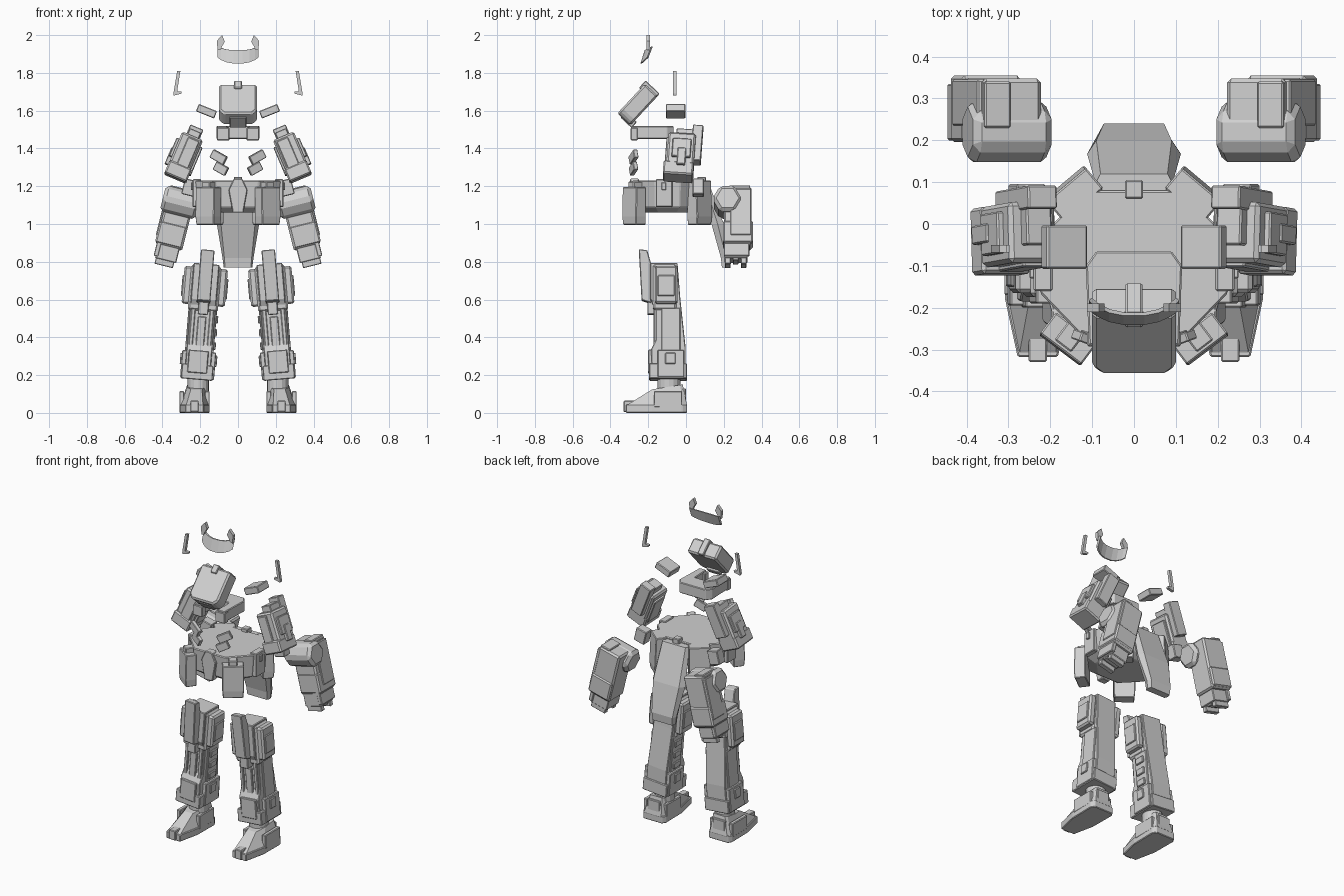
import bpy, bmesh, math
from mathutils import Matrix

old = bpy.data.objects.get("Cube")
if old:
    bpy.data.objects.remove(old, do_unlink=True)

grey = bpy.data.materials.new("light grey")
grey.use_nodes = True
tone = (0.63, 0.63, 0.63, 1)
grey.diffuse_color = tone
grey.node_tree.nodes["Principled BSDF"].inputs["Base Color"].default_value = tone


def frame(x=0, y=0, z=0, rx=0, ry=0, rz=0):
    """Local frame: a position and a rotation in degrees."""
    m = Matrix.Translation((x, y, z))
    for angle, axis in ((rz, 'Z'), (ry, 'Y'), (rx, 'X')):
        m = m @ Matrix.Rotation(math.radians(angle), 4, axis)
    return m


def loft(name, rings, at=Matrix(), mirror=True, bevel=0.004):
    """Skin matching rings of points, cap the ends, optionally mirror across x."""
    bm = bmesh.new()
    loops = [[bm.verts.new(p) for p in ring] for ring in rings]
    n = len(loops[0])
    for a, b in zip(loops, loops[1:]):
        for i in range(n):
            j = (i + 1) % n
            bm.faces.new((a[i], a[j], b[j], b[i]))
    bm.faces.new(loops[0])
    bm.faces.new(loops[-1])
    bm.transform(at)
    bmesh.ops.recalc_face_normals(bm, faces=bm.faces)
    mesh = bpy.data.meshes.new(name)
    bm.to_mesh(mesh)
    bm.free()
    mesh.materials.append(grey)
    ob = bpy.data.objects.new(name, mesh)
    bpy.context.collection.objects.link(ob)
    if bevel:
        mod = ob.modifiers.new("bevel", 'BEVEL')
        mod.width, mod.segments = bevel, 1
    if mirror:
        ob.modifiers.new("mirror", 'MIRROR')
    return ob


def prism(name, pts, axis, lo, hi, at=Matrix(), **kw):
    """Extrude a 2D outline along x, y or z."""
    place = {'x': lambda a, b, d: (d, a, b),
             'y': lambda a, b, d: (a, d, b),
             'z': lambda a, b, d: (a, b, d)}[axis]
    return loft(name, [[place(a, b, d) for a, b in pts] for d in (lo, hi)], at, **kw)


def rect(x0, x1, y0, y1, z):
    return [(x0, y0, z), (x1, y0, z), (x1, y1, z), (x0, y1, z)]


def box(name, x, y, z, at=Matrix(), **kw):
    """Box from three ranges."""
    return loft(name, [rect(*x, *y, h) for h in z], at, **kw)


def sym(half):
    """Close an outline given by its +x half."""
    return half + [(-x, y) for x, y in reversed(half)]


# Visor band: curved strip with raised end tabs
half = [(.025, -.229, 0), (.06, -.222, .006), (.09, -.208, .018), (.108, -.194, .032)]
path = [(-x, y, h) for x, y, h in reversed(half)] + half
loft("visor_band", [[(x, y - .012, 1.85 + h), (x * .94, y - .004, 1.85 + h),
                     (x * .94, y + .018, 1.92 + h * .6), (x, y + .01, 1.92 + h * .6)]
                    for x, y, h in path], mirror=False, bevel=0)
prism("visor_tab", [(.07, 1.965), (.085, 1.94), (.09, 1.925), (.108, 1.92), (.112, 1.97), (.084, 2)],
      'y', -.21, -.19, bevel=0)

# Side antennas
prism("antenna", [(.305, 1.81), (.322, 1.81), (.342, 1.69), (.34, 1.68), (.3, 1.69), (.298, 1.70),
                  (.322, 1.703)], 'y', -.068, -.05, bevel=0)

# Tilted chest block
chest = frame(0, -.256, 1.632, rx=-43)
prism("chest_block", sym([(.075, -.107), (.1, -.08), (.1, .107)]), 'y', -.047, .047,
      chest, mirror=False, bevel=.01)
box("chest_post", (-.02, .02), (-.056, .046), (.07, .122), chest, mirror=False)
box("chest_chin", (-.045, .045), (-.02, .06), (-.112, -.07), chest, mirror=False)

# U-shaped collar, open at the front
prism("collar", sym([(.055, -.17), (.06, -.29), (.108, -.29), (.115, -.10), (.09, -.065)]),
      'z', 1.45, 1.518, mirror=False)
box("collar_tip", (.045, .112), (-.293, -.255), (1.443, 1.51))

# Shoulder plates and small chest chips
box("shoulder_plate", (-.052, .052), (-.052, .052), (-.021, .021),
    frame(.167, -.055, 1.597, ry=-22))
for name, x, z, w in (("upper_chip", .102, 1.354, .043), ("lower_chip", .09, 1.293, .037)):
    box(name, (-w, w), (-.012, .012), (-.024, .024), frame(x, -.278, z, ry=-28, rz=20), bevel=.003)

# Upper arms
arm = frame(.287, 0, 1.355, rx=-4, ry=-23)
box("upper_arm", (-.06, .06), (-.10, .045), (-.12, .115), arm, bevel=.01)
box("upper_arm_cuff", (-.065, .062), (-.115, .045), (-.125, -.05), arm, bevel=.008)
box("upper_arm_front_plate", (-.045, .02), (-.11, -.09), (-.07, .10), arm)
box("upper_arm_outer_plate", (.05, .075), (-.075, .025), (-.03, .075), arm)
box("upper_arm_outer_tab", (.05, .08), (-.045, .0), (-.075, .02), arm)
box("upper_arm_inner_plate", (-.073, -.05), (-.07, .03), (-.08, .08), arm)
box("upper_arm_back_stub", (-.04, .035), (.025, .08), (-.03, .175), arm)
box("upper_arm_top", (-.035, .03), (-.06, .05), (.10, .15), arm)
box("elbow_connector", (-.036, .036), (.035, .095), (-.045, .04), frame(.255, 0, 1.195, ry=-14))

# Forearms
fore = frame(.333, 0, 1.0, ry=-14)
hexagon = [(.22 + .081 * math.cos(i * math.pi / 3), .118 + .081 * math.sin(i * math.pi / 3))
           for i in range(6)]
prism("elbow_hexagon", hexagon, 'x', -.098, .096, fore, bevel=.018)
box("forearm", (-.07, .075), (.2, .348), (-.13, .185), fore, bevel=.01)
box("forearm_cuff", (-.065, .08), (.196, .355), (-.12, 0), fore, bevel=.008)
box("forearm_outer_plate", (.06, .085), (.235, .345), (-.08, .17), fore)
box("forearm_top_pad", (.008, .073), (.23, .34), (.17, .194), fore)
box("hand", (-.055, .06), (.203, .325), (-.2, -.11), fore)
box("hand_guard", (.045, .07), (.2, .335), (-.19, -.1), fore)
for i in range(3):
    box("finger_%d" % (i + 1), (-.045, .055), (.206 + i * .042, .236 + i * .042),
        (-.23 + i % 2 * .02, -.19), fore, bevel=.003)

# Pelvis disc
outline = sym([(.115, .08), (.225, -.03), (.225, -.165), (.11, -.285)])
loft("pelvis", [[(x * s, -.1 + (y + .1) * s, z) for x, y in outline]
                for s, z in ((.72, 1.06), (.95, 1.09), (1, 1.23))], mirror=False, bevel=.005)
prism("front_crotch_plate", sym([(.022, 1.24), (.05, 1.18), (.028, 1.06)][::-1]),
      'y', -.296, -.25, mirror=False)
box("rear_latch", (-.022, .022), (.06, .105), (1.19, 1.25), mirror=False)

# Skirt plates around the pelvis
front_skirt = frame(.155, -.272, 1.1, rz=37)
loft("front_skirt", [rect(-.058, .058, -.034, .03, -.105), rect(-.062, .062, -.038, .03, -.06),
                     rect(-.062, .062, -.034, .03, .095)], front_skirt)
box("front_skirt_clip", (-.025, .025), (-.025, .06), (.07, .125), front_skirt)
rear_skirt = frame(.14, .068, 1.11, rz=-40)
loft("rear_skirt", [rect(-.06, .06, -.028, .036, -.115), rect(-.062, .062, -.03, .042, -.07),
                    rect(-.062, .062, -.03, .034, .12)], rear_skirt)
box("side_skirt", (.195, .24), (-.16, -.072), (1.09, 1.237))
box("side_skirt_clip", (.22, .25), (-.13, -.105), (1.18, 1.22), bevel=.003)

# Long tail plate
loft("tail_plate", [[(-a, y0, z), (a, y0, z), (a + d, (y0 + y1) / 2, z), (a, y1, z),
                     (-a, y1, z), (-a - d, (y0 + y1) / 2, z)]
                    for a, d, y0, y1, z in ((.068, .008, .19, .235, .77), (.072, .01, .185, .24, .82),
                                            (.09, .022, .135, .2, 1.0), (.08, .012, .075, .12, 1.22))],
     mirror=False, bevel=0)

# Legs
leg = frame(.192, 0, .48, ry=-4.8)
prism("leg", [(-.19, .31), (-.045, .31), (-.03, .12), (-.002, -.14), (-.002, -.3), (-.18, -.3),
              (-.185, -.15), (-.16, -.10), (-.16, .06), (-.19, .12)],
      'x', -.068, .068, leg)
box("leg_top_casing", (-.08, .08), (-.175, -.05), (.06, .30), leg, bevel=.01)
prism("thigh_front_plate", [(-.25, .385), (-.205, .38), (-.185, .31), (-.185, .10), (-.235, .115)],
      'x', -.036, .036, leg)
box("knee_rail", (-.03, .025), (-.205, -.15), (.04, .2), leg)
for side, name in ((1, "outer"), (-1, "inner")):
    def span(a, b):
        return sorted((side * a, side * b))
    box(name + "_thigh_panel", span(.07, .115), (-.165, -.045), (.09, .29), leg, bevel=.01)
    box(name + "_thigh_pad", span(.1, .122), (-.15, -.06), (.13, .24), leg)
    box(name + "_shin_rail", span(.038, .06), (-.172, -.1), (-.2, .1), leg)
    box(name + "_shin_plate", span(.06, .076), (-.13, -.03), (-.17, .07), leg)
    box(name + "_ankle_guard", span(.055, .09), (-.15, -.01), (-.3, -.155), leg)
    box(name + "_ankle_bolt", span(.08, .098), (-.11, -.055), (-.23, -.17), leg)
for i in range(3):
    box("inner_shin_pad_%d" % (i + 1), (-.085, -.07), (-.115, -.05), (-.14 + i * .07, -.1 + i * .07), leg)
box("shin_front_strip", (-.022, .022), (-.172, -.14), (-.17, .03), leg)
box("ankle_block", (-.082, .085), (-.195, .005), (-.305, -.225), leg)
box("ankle_front_plate", (-.05, .055), (-.2, -.17), (-.27, -.15), leg)

# Ankles and feet
ring = [(.21 + .057 * math.cos(i * math.pi / 8), -.09 + .06 * math.sin(i * math.pi / 8))
        for i in range(16)]
prism("ankle_joint", ring, 'z', .1, .2, bevel=0)
plan = [(-.048, -.318), (.048, -.318), (.078, -.18), (.08, -.02), (.065, .005),
        (-.065, .005), (-.08, -.02), (-.078, -.18)]
foot = frame(.23, 0, 0)
prism("foot_sole", plan, 'z', 0, .045, foot)
loft("foot_upper", [[(x * .92, y * .98, .042) for x, y in plan],
                    [(x * .62 - .01, -.08 + (y + .12) * .5, .15 + y * .08) for x, y in plan]],
     foot, bevel=0)
box("toe_block", (-.022, .022), (-.33, -.22), (.005, .065), foot)
for side, name in ((1, "outer"), (-1, "inner")):
    box(name + "_foot_rail", sorted((side * .055, side * .08)), (-.17, -.02), (.03, .115), foot)
box("heel_block", (-.045, .04), (-.05, .0), (.03, .13), foot)
